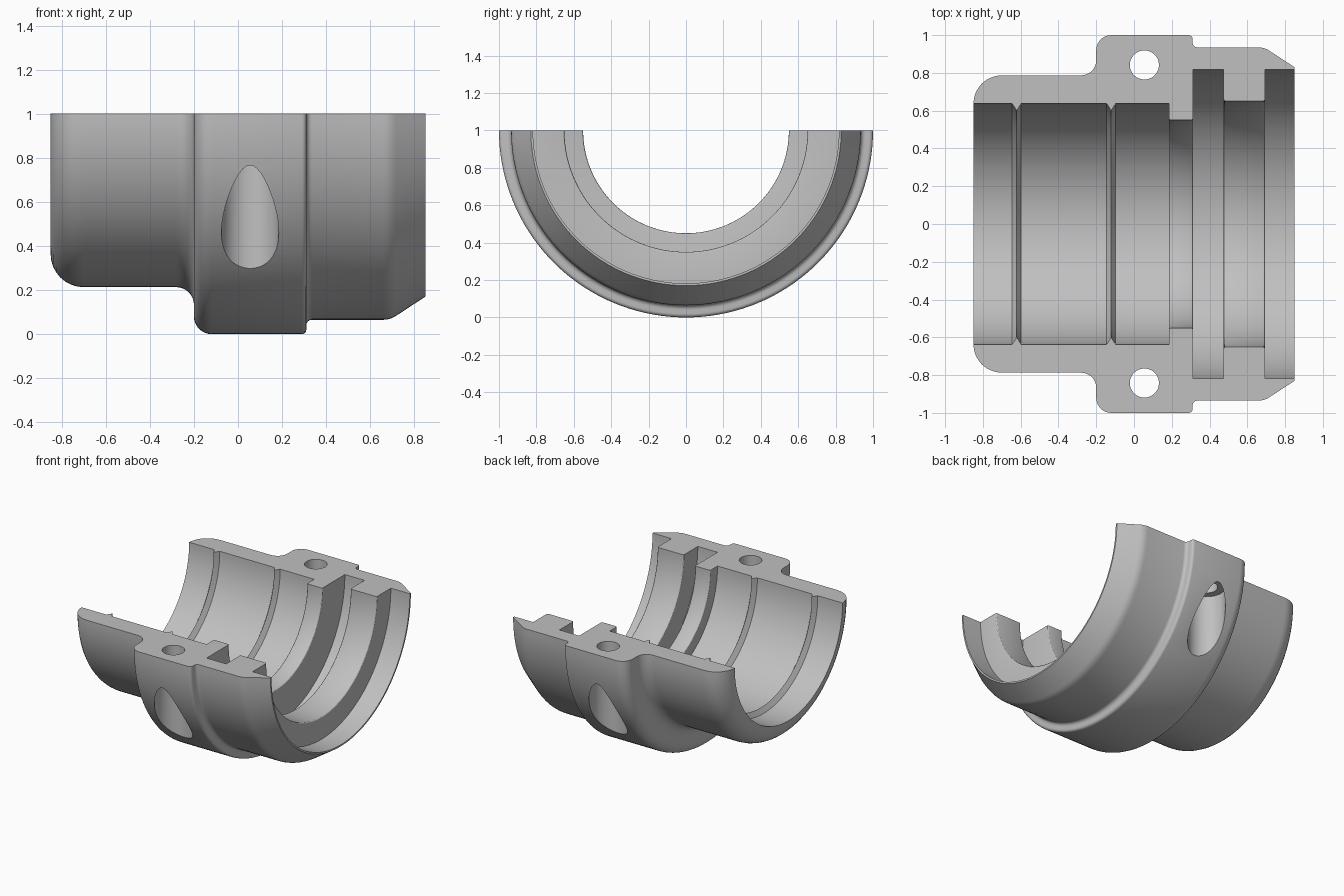
import bpy, bmesh, math
from mathutils import Matrix

cube = bpy.data.objects.get("Cube")
if cube:
    bpy.data.objects.remove(cube, do_unlink=True)

grey = bpy.data.materials.new("plain grey")
grey.use_nodes = True
colour = (0.53, 0.53, 0.53, 1)
grey.diffuse_color = colour
grey.node_tree.nodes["Principled BSDF"].inputs["Base Color"].default_value = colour


def make_object(name, bm):
    bmesh.ops.recalc_face_normals(bm, faces=bm.faces)
    mesh = bpy.data.meshes.new(name)
    bm.to_mesh(mesh)
    bm.free()
    mesh.materials.append(grey)
    obj = bpy.data.objects.new(name, mesh)
    bpy.context.collection.objects.link(obj)
    return obj


def arc(x, r, size, start, end, steps=8):
    """Points of a fillet around (x, r), angles in degrees."""
    angles = [math.radians(start + (end - start) * i / steps) for i in range(steps + 1)]
    return [(x + size * math.cos(a), r + size * math.sin(a)) for a in angles]


def ridge(x):
    """Pointed rib on the bore, listed from right to left."""
    return [(x + 0.024, 0.637), (x, 0.6), (x - 0.024, 0.637)]


def half_revolve(profile, axis_z, steps):
    """Sweep a closed (x, radius) profile half way round, below the axis."""
    bm = bmesh.new()
    rings = []
    for i in range(steps + 1):
        a = math.pi * i / steps
        rings.append([bm.verts.new((x, -r * math.cos(a), axis_z - r * math.sin(a)))
                      for x, r in profile])
    n = len(profile)
    for a, b in zip(rings, rings[1:]):
        for j in range(n):
            k = (j + 1) % n
            bm.faces.new((a[j], a[k], b[k], b[j]))
    bm.faces.new(rings[0])
    bm.faces.new(rings[-1])
    return bm


# Outside of the housing, left to right, then the bore, right to left
outside = (
    arc(-0.70, 0.637, 0.15, 180, 90)
    + arc(-0.28, 0.867, 0.08, -90, 0)
    + arc(-0.12, 0.92, 0.08, 180, 90)
    + arc(0.29, 0.98, 0.02, 90, 0, 4)
    + arc(0.335, 0.96, 0.025, 180, 270, 4)
    + arc(0.66, 0.835, 0.10, 90, 56, 5)
    + [(0.85, 0.83)]
)
bore = (
    [(0.85, 0.818), (0.693, 0.818)]
    + arc(0.683, 0.66, 0.01, 0, -90, 3)
    + arc(0.485, 0.66, 0.01, -90, -180, 3)
    + [(0.475, 0.818), (0.312, 0.818)]
    + arc(0.302, 0.56, 0.01, 0, -90, 3)
    + arc(0.195, 0.56, 0.01, -90, -180, 3)
    + [(0.185, 0.637)]
    + ridge(-0.121) + ridge(-0.621)
)
housing = make_object("half_housing", half_revolve(outside + bore, 1.0, 72))


# Bolt holes with wide counterbores from below, on both sides
def cylinder_cutter(name, y, radius, low, high):
    bm = bmesh.new()
    bmesh.ops.create_cone(bm, cap_ends=True, segments=48, radius1=radius, radius2=radius,
                          depth=high - low,
                          matrix=Matrix.Translation((0.055, y, (low + high) / 2)))
    obj = make_object(name, bm)
    obj.hide_render = True
    return obj


cutters = []
for side, y in (("front", -0.842), ("back", 0.842)):
    cutters.append(cylinder_cutter(side + "_counterbore_cutter", y, 0.13, -0.1, 0.78))
    cutters.append(cylinder_cutter(side + "_bolt_hole_cutter", y, 0.077, 0.6, 1.1))

bpy.ops.object.select_all(action="DESELECT")
bpy.context.view_layer.objects.active = housing
housing.select_set(True)
for cutter in cutters:
    mod = housing.modifiers.new(cutter.name, "BOOLEAN")
    mod.operation = "DIFFERENCE"
    mod.solver = "EXACT"
    mod.object = cutter
    bpy.ops.object.modifier_apply(modifier=mod.name)
for cutter in cutters:
    bpy.data.objects.remove(cutter, do_unlink=True)

bpy.ops.object.shade_smooth_by_angle(angle=math.radians(25))
